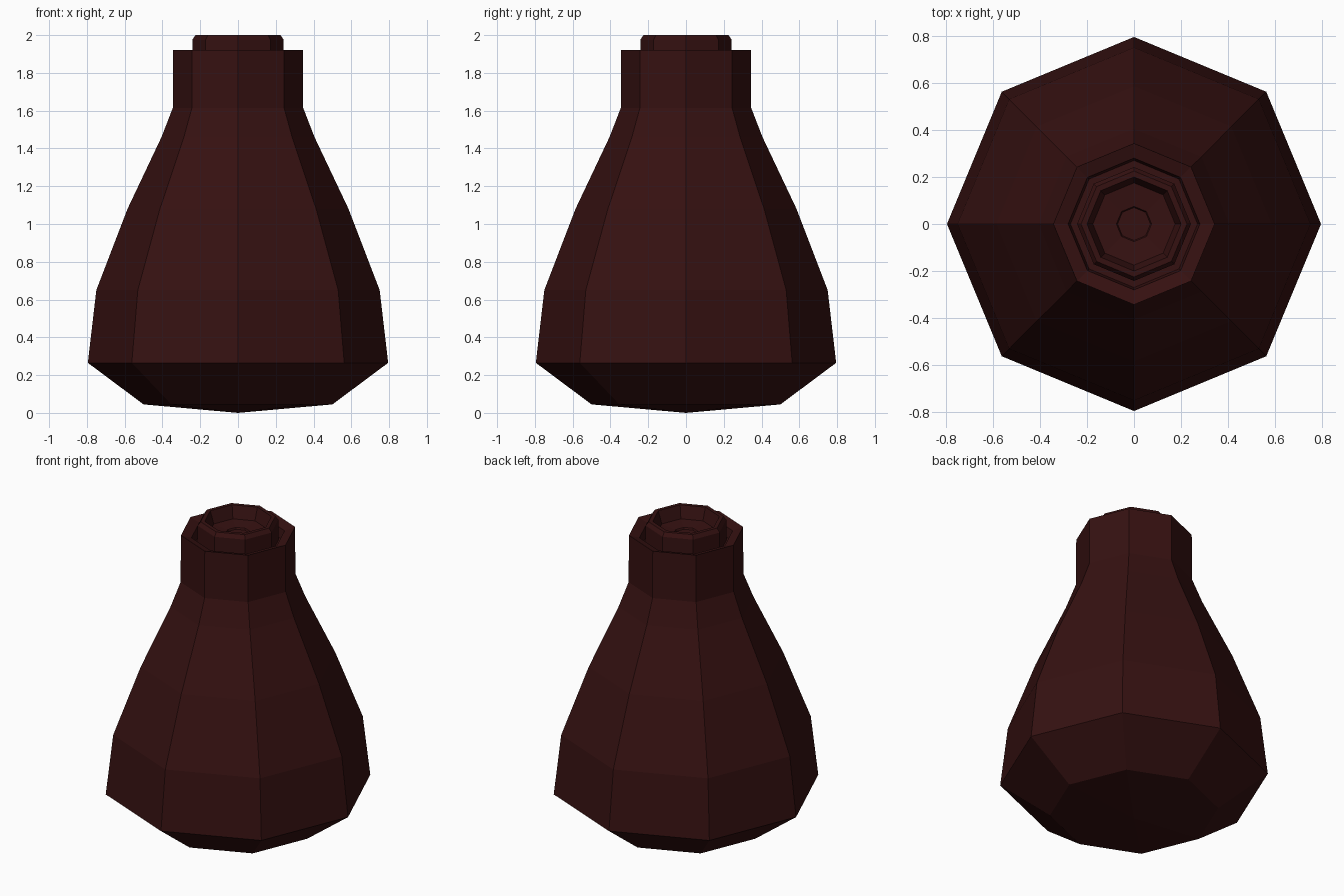
import bpy
import bmesh
from math import cos, sin, tau

cube = bpy.data.objects.get("Cube")
if cube:
    bpy.data.objects.remove(cube, do_unlink=True)

SIDES = 8


def make_material(name, colour):
    mat = bpy.data.materials.new(name)
    mat.use_nodes = True
    mat.diffuse_color = colour
    mat.node_tree.nodes["Principled BSDF"].inputs["Base Color"].default_value = colour
    return mat


def lathe(name, profile, mat):
    """Turn (radius, height) points into a faceted solid; radius 0 closes to a point."""
    bm = bmesh.new()
    rings = []
    for r, z in profile:
        count = SIDES if r > 0 else 1
        rings.append([bm.verts.new((r * cos(tau * i / SIDES), r * sin(tau * i / SIDES), z))
                      for i in range(count)])
    for low, high in zip(rings, rings[1:]):
        for i in range(SIDES):
            j = (i + 1) % SIDES
            corners = [low[i % len(low)], low[j % len(low)],
                       high[j % len(high)], high[i % len(high)]]
            bm.faces.new(list(dict.fromkeys(corners)))
    bmesh.ops.recalc_face_normals(bm, faces=bm.faces)
    mesh = bpy.data.meshes.new(name)
    bm.to_mesh(mesh)
    bm.free()
    mesh.materials.append(mat)
    obj = bpy.data.objects.new(name, mesh)
    bpy.context.collection.objects.link(obj)
    return obj


dark_red = make_material("dark red", (0.036, 0.0055, 0.0055, 1))

# Flask: pointed base, wide belly, tapering shoulder, straight neck, sunken lip
lathe("flask_body", [
    (0, 0), (0.5, 0.045), (0.795, 0.265), (0.75, 0.65), (0.585, 1.08),
    (0.405, 1.46), (0.345, 1.615), (0.343, 1.92), (0.28, 1.9), (0.27, 1.84),
    (0, 1.84),
], dark_red)

# Stopper: short bevelled plug with a hollow top
lathe("stopper", [
    (0, 1.82), (0.242, 1.82), (0.242, 1.975), (0.225, 2.0), (0.2, 2.0),
    (0.175, 1.92), (0.075, 1.91), (0.07, 1.9), (0, 1.9),
], dark_red)
